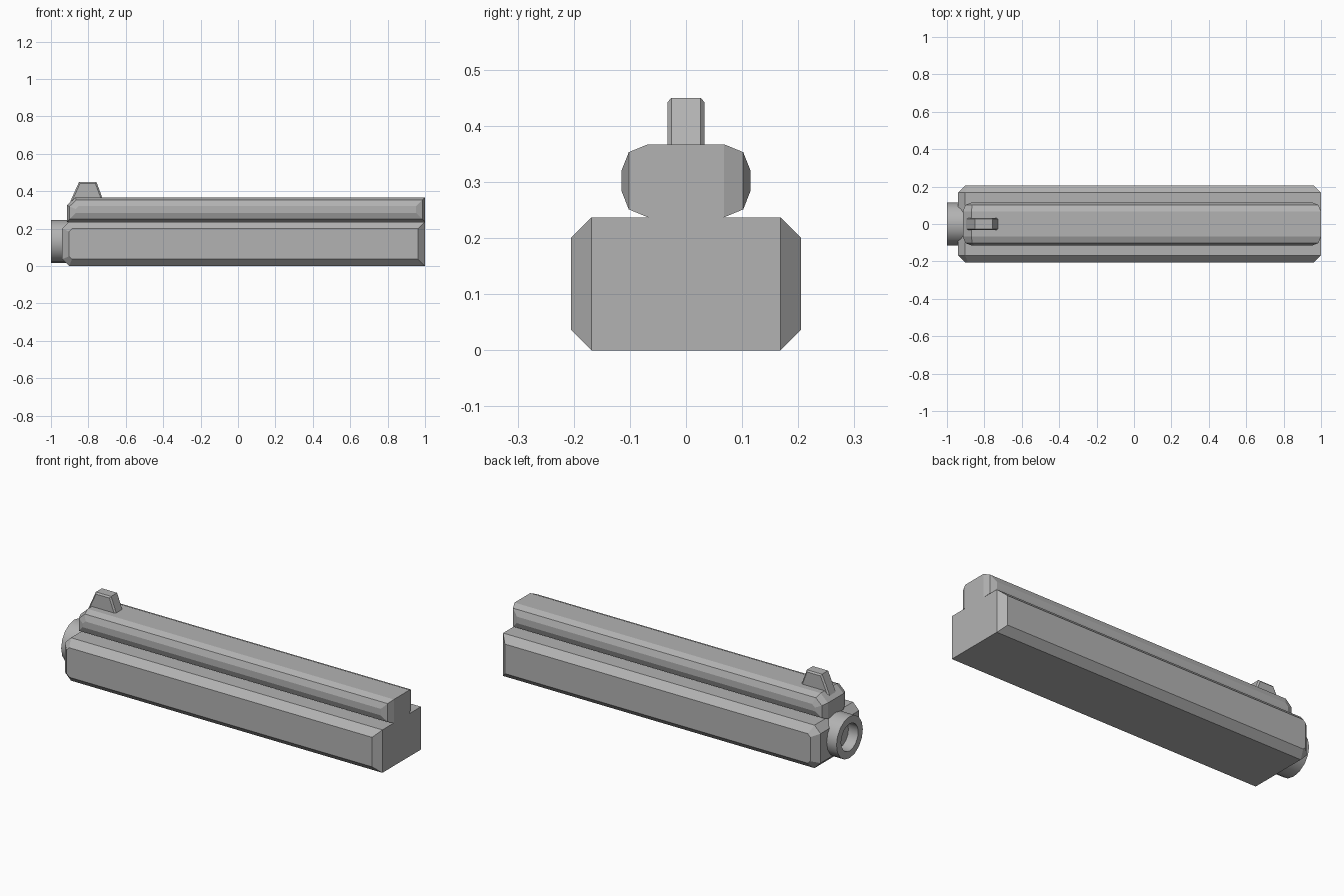
import bpy, bmesh
from mathutils import Vector, Matrix

cube = bpy.data.objects.get("Cube")
if cube:
    bpy.data.objects.remove(cube, do_unlink=True)

GREY = (0.45, 0.45, 0.45, 1)
mat = bpy.data.materials.new("steel grey")
mat.use_nodes = True
mat.diffuse_color = GREY
mat.node_tree.nodes["Principled BSDF"].inputs["Base Color"].default_value = GREY


def finish(name, bm):
    bmesh.ops.recalc_face_normals(bm, faces=bm.faces)
    mesh = bpy.data.meshes.new(name)
    bm.to_mesh(mesh)
    bm.free()
    mesh.materials.append(mat)
    obj = bpy.data.objects.new(name, mesh)
    bpy.context.collection.objects.link(obj)
    return obj


def inset(points, d):
    """Shrink a convex counter-clockwise outline evenly by d."""
    pts = [Vector(p) for p in points]
    result = []
    for i, p in enumerate(pts):
        a = (p - pts[i - 1]).normalized()
        b = (pts[(i + 1) % len(pts)] - p).normalized()
        na, nb = Vector((-a.y, a.x)), Vector((-b.y, b.x))
        result.append(p + (na + nb) * d / (1 + na.dot(nb)))
    return result


def slab(name, outline, layers):
    """Side outline (x, z) widened to both sides; layers are (half width, inset)."""
    rows = [(-y, d) for y, d in reversed(layers)] + layers
    bm = bmesh.new()
    loops = [[bm.verts.new((p.x, y, p.y)) for p in inset(outline, d)] for y, d in rows]
    n = len(outline)
    for lo, hi in zip(loops, loops[1:]):
        for i in range(n):
            j = (i + 1) % n
            bm.faces.new((lo[i], lo[j], hi[j], hi[i]))
    bm.faces.new(loops[0])
    bm.faces.new(loops[-1])
    return finish(name, bm)


# Lower body, chamfered at the muzzle end
slab("lower_body",
     [(-0.94, 0.037), (-0.903, 0), (1, 0), (1, 0.237), (-0.903, 0.237), (-0.94, 0.2)],
     [(0.168, 0), (0.205, 0.037)])

# Rounded upper rail
slab("upper_rail",
     [(-0.915, 0.237), (1, 0.237), (1, 0.367), (-0.87, 0.367), (-0.915, 0.325)],
     [(0.068, 0), (0.102, 0.014), (0.115, 0.047)])

# Sight blade on the rail
slab("sight", [(-0.897, 0.345), (-0.718, 0.345), (-0.757, 0.45), (-0.85, 0.45)],
     [(0.026, 0), (0.033, 0.008)])

# Hollow muzzle ring
bm = bmesh.new()
SIDES = 16
rings = []
for radius, x in ((0.115, -0.9), (0.115, -1), (0.075, -1), (0.075, -0.9)):
    ring = bmesh.ops.create_circle(
        bm, segments=SIDES, radius=radius,
        matrix=Matrix.Translation((x, 0, 0.132)) @ Matrix.Rotation(1.5707963, 4, 'Y'))
    rings.append(ring["verts"])
for lo, hi in zip(rings, rings[1:]):
    for i in range(SIDES):
        j = (i + 1) % SIDES
        bm.faces.new((lo[i], lo[j], hi[j], hi[i]))
muzzle = finish("muzzle_ring", bm)
bpy.context.view_layer.objects.active = muzzle
muzzle.select_set(True)
bpy.ops.object.shade_smooth_by_angle()
